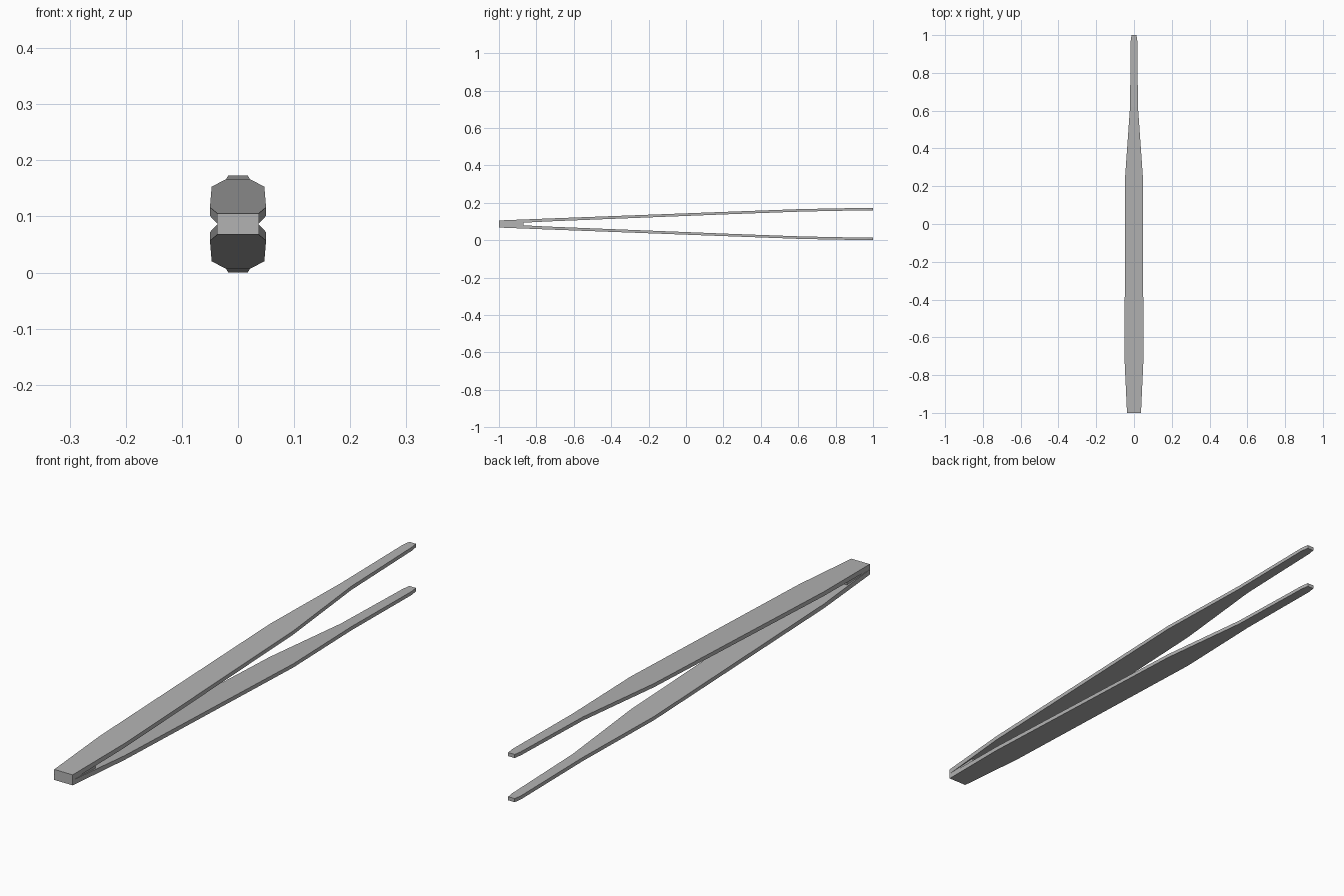
import bpy, bmesh

if "Cube" in bpy.data.objects:
    bpy.data.objects.remove(bpy.data.objects["Cube"])

steel = bpy.data.materials.new("brushed steel grey")
steel.diffuse_color = (0.45, 0.45, 0.45, 1)
steel.use_nodes = True
steel.node_tree.nodes["Principled BSDF"].inputs["Base Color"].default_value = steel.diffuse_color

MID = 0.0865  # height of the mirror plane between the arms

# stations along an arm: y, half width, inner height, outer height (from MID)
STATIONS = [
    (-1.00, 0.037, 0.0005, 0.0190),
    (-0.72, 0.050, 0.0145, 0.0300),
    (0.25, 0.047, 0.0530, 0.0665),
    (0.62, 0.021, 0.0665, 0.0800),
    (0.97, 0.0175, 0.0735, 0.0865),
    (1.00, 0.013, 0.0735, 0.0865),
]


def loft(name, stations, side):
    """Rectangular sections joined along y; side = 1 upper, -1 lower."""
    bm = bmesh.new()
    rings = []
    for y, w, lo, hi in stations:
        rings.append([bm.verts.new((x, y, MID + side * h))
                      for x, h in ((-w, lo), (w, lo), (w, hi), (-w, hi))])
    for a, b in zip(rings, rings[1:]):
        for i in range(4):
            j = (i + 1) % 4
            bm.faces.new((a[i], a[j], b[j], b[i]))
    bm.faces.new(rings[0])
    bm.faces.new(rings[-1])
    bmesh.ops.recalc_face_normals(bm, faces=bm.faces)
    mesh = bpy.data.meshes.new(name)
    bm.to_mesh(mesh)
    bm.free()
    mesh.materials.append(steel)
    obj = bpy.data.objects.new(name, mesh)
    bpy.context.collection.objects.link(obj)
    return obj


# the two springy arms
loft("upper_arm", STATIONS, 1)
loft("lower_arm", STATIONS, -1)

# recessed spacer joining the arms at the closed end
loft("spacer", [(-1.0, 0.0368, -0.010, 0.010), (-0.87, 0.0368, -0.0105, 0.0105)], 1)
